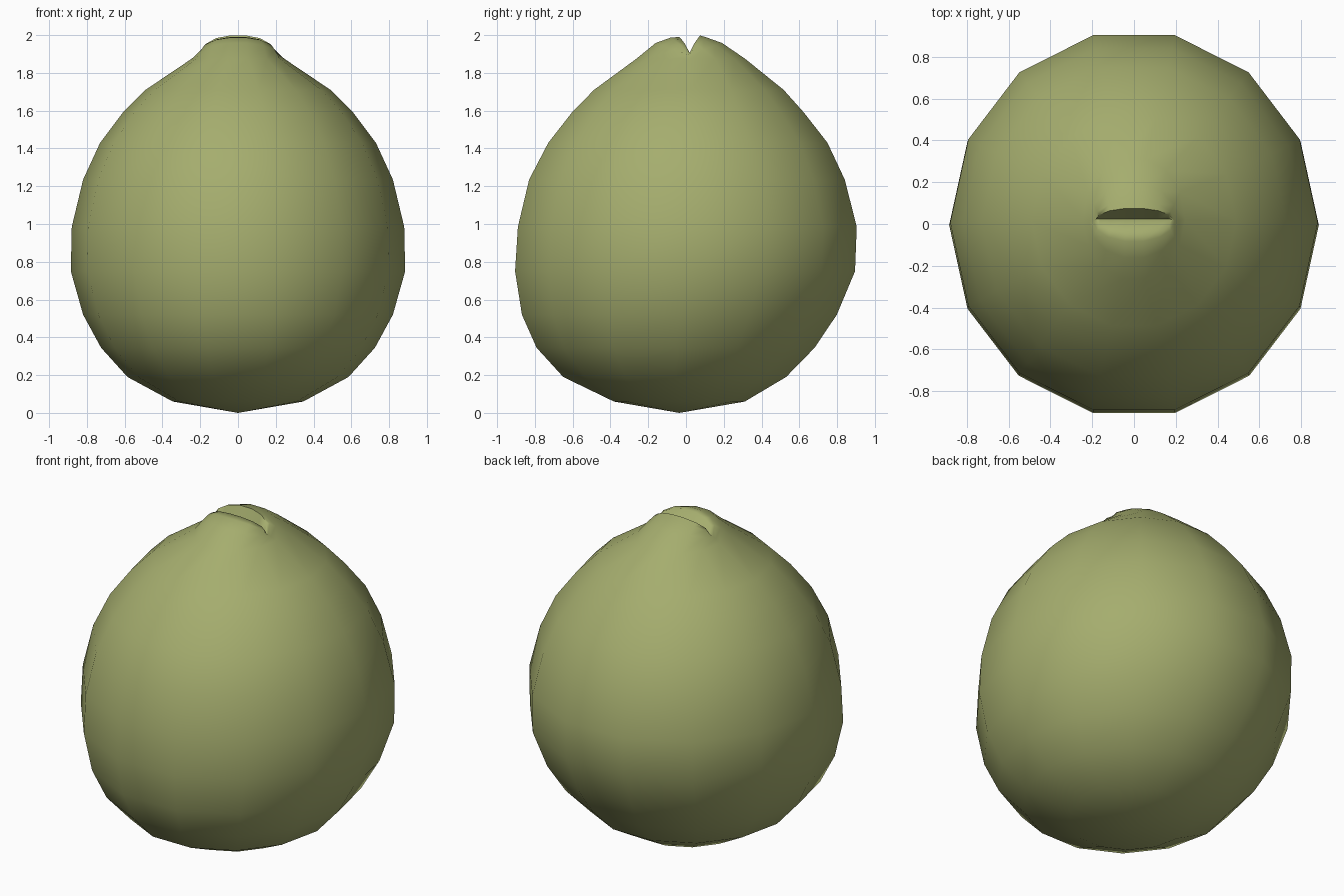
import bpy, bmesh, math

if "Cube" in bpy.data.objects:
    bpy.data.objects.remove(bpy.data.objects["Cube"])

SIDES = 14
green = bpy.data.materials.new("olive green")
green.diffuse_color = (0.376, 0.418, 0.156, 1)
green.use_nodes = True
green.node_tree.nodes["Principled BSDF"].inputs["Base Color"].default_value = green.diffuse_color

# Body rings: height, x radius, y radius, y centre
RINGS = [
    (0.06, 0.345, 0.355, -0.035), (0.19, 0.585, 0.605, -0.06),
    (0.345, 0.725, 0.755, -0.055), (0.52, 0.82, 0.855, -0.035),
    (0.75, 0.885, 0.923, -0.005), (0.985, 0.88, 0.92, 0.007),
    (1.235, 0.82, 0.857, 0.005), (1.43, 0.73, 0.758, 0.01),
    (1.59, 0.61, 0.63, 0.01), (1.71, 0.49, 0.515, 0.015),
    (1.875, 0.245, 0.295, 0.025),
]

bm = bmesh.new()
base = bm.verts.new((0, -0.035, 0))


def ring(place):
    """One loop of vertices; place maps (cos, sin) to a position."""
    angles = [2 * math.pi * i / SIDES for i in range(SIDES)]
    return [bm.verts.new(place(math.cos(a), math.sin(a))) for a in angles]


loops = [ring(lambda c, s, z=z, rx=rx, ry=ry, y=y: (rx * c, y + ry * s, z))
         for z, rx, ry, y in RINGS]

# Pinched lips around the slit, higher in the middle than at the ends
loops.append(ring(lambda c, s: (0.215 * c, 0.015 + 0.18 * s, 1.895 + 0.065 * abs(s))))
loops.append(ring(lambda c, s: (0.195 * c, 0.015 + 0.10 * s, 1.90 + 0.088 * abs(s) ** 0.7)))
loops.append(ring(lambda c, s: (0.185 * c, 0.02 + 0.056 * s,
                                1.90 + (0.10 if s > 0 else 0.092) * abs(s) ** 0.7)))
# Groove floor, collapsed to a line
loops.append(ring(lambda c, s: (0.18 * c, 0.025, 1.895 - 0.005 * abs(s))))

for lower, upper in zip(loops, loops[1:]):
    for i in range(SIDES):
        j = (i + 1) % SIDES
        bm.faces.new((lower[i], lower[j], upper[j], upper[i]))
for i in range(SIDES):
    bm.faces.new((base, loops[0][(i + 1) % SIDES], loops[0][i]))

bmesh.ops.remove_doubles(bm, verts=loops[-1], dist=0.0008)
bmesh.ops.recalc_face_normals(bm, faces=bm.faces)
mesh = bpy.data.meshes.new("fruit_body")
bm.to_mesh(mesh)
bm.free()
mesh.materials.append(green)

body = bpy.data.objects.new("fruit_body", mesh)
bpy.context.collection.objects.link(body)
bpy.context.view_layer.objects.active = body
body.select_set(True)
bpy.ops.object.shade_smooth_by_angle(angle=math.radians(65))
